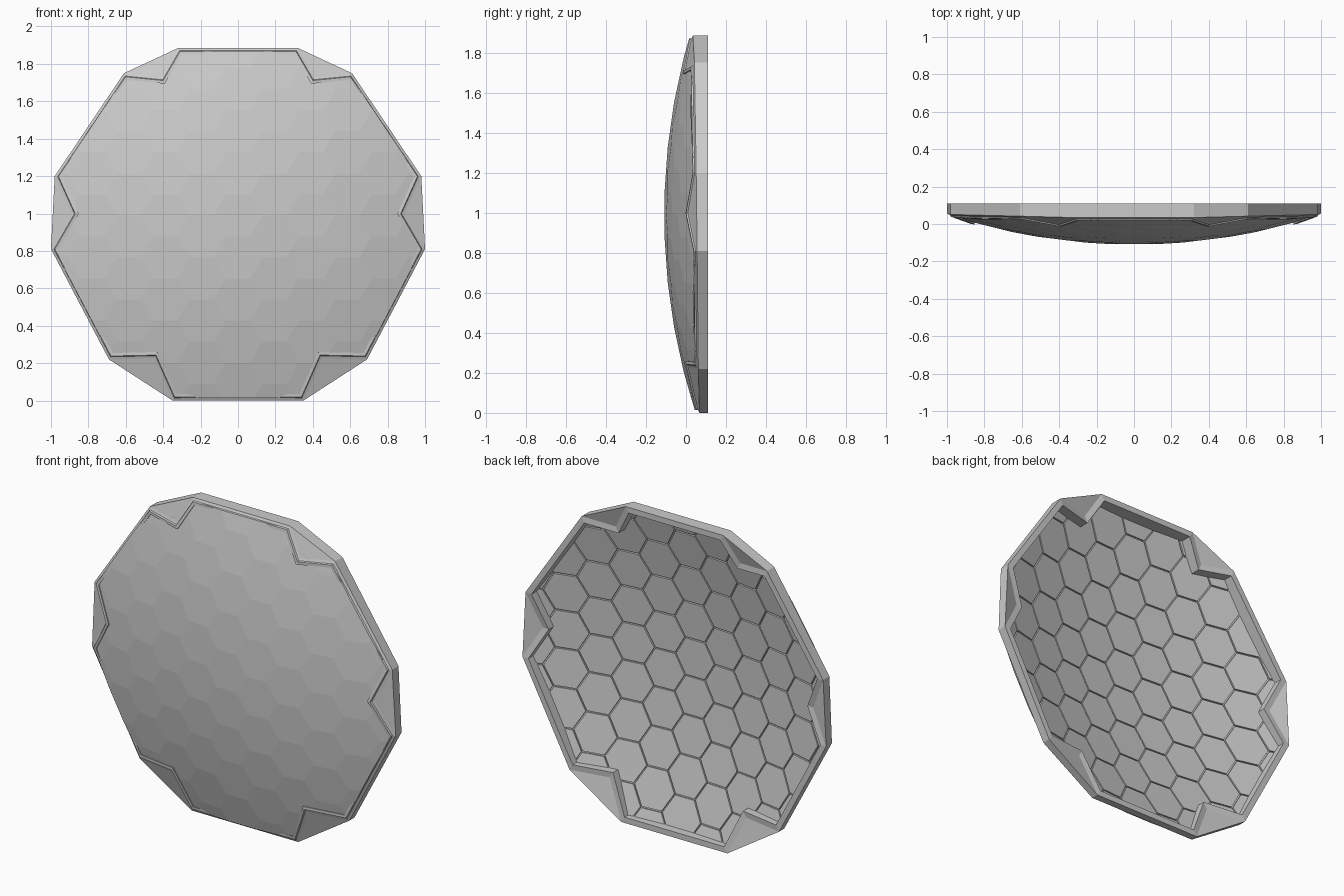
import bpy, bmesh, math
from mathutils import Vector
from mathutils.geometry import intersect_point_tri_2d

if "Cube" in bpy.data.objects:
    bpy.data.objects.remove(bpy.data.objects["Cube"])

CZ, R, A = 0.99, 3.2, 0.13          # dome centre height, sphere radius, hex side


def dome_y(x, z):
    r2 = x * x + (z - CZ) ** 2
    return -0.11 + R - math.sqrt(R * R - r2)


def add_object(name, bm):
    mesh = bpy.data.meshes.new(name)
    bm.to_mesh(mesh)
    bm.free()
    ob = bpy.data.objects.new(name, mesh)
    bpy.context.collection.objects.link(ob)
    return ob


# Notched outline (x, z), right half then mirrored; notch tips flagged 1
half = [(0.32, 1.885, 0), (0.41, 1.73, 1), (0.61, 1.75, 0), (0.98, 1.20, 0),
        (0.89, 1.0, 1), (1.0, 0.81, 0), (0.69, 0.22, 0), (0.45, 0.225, 1),
        (0.35, 0.0, 0)]
pts = half + [(-x, z, n) for x, z, n in reversed(half)]
path = [Vector(p[:2]) for p in pts]
notch = [p[2] for p in pts]
N = len(path)


def offset(d):
    out = []
    for i in range(N):
        a = (path[i] - path[i - 1]).normalized()
        b = (path[(i + 1) % N] - path[i]).normalized()
        na, nb = Vector((a.y, -a.x)), Vector((b.y, -b.x))
        m = na + nb
        out.append(path[i] + m * (d / (1 + na.dot(nb))))
    return out


def inside(p, poly):
    hit = False
    for i in range(len(poly)):
        a, b = poly[i - 1], poly[i]
        if (a.y > p.y) != (b.y > p.y):
            if p.x < a.x + (p.y - a.y) / (b.y - a.y) * (b.x - a.x):
                hit = not hit
    return hit


# Hexagon grid trimmed to the notched outline and lifted onto the sphere
bm = bmesh.new()
ident = bm.faces.layers.int.new("cell")
count = 0
for c in range(-6, 7):
    for k in range(-6, 7):
        x = 1.5 * A * c
        z = CZ + math.sqrt(3) * A * (k + (0.5 if c % 2 else 0))
        vs = [bm.verts.new((x + A * math.cos(math.radians(60 * j)), 0,
                            z + A * math.sin(math.radians(60 * j)))) for j in range(6)]
        f = bm.faces.new(vs)
        f[ident] = count
        count += 1
bmesh.ops.remove_doubles(bm, verts=bm.verts[:], dist=0.001)
clip = offset(0.015)
for i in range(N):
    a, b = clip[i - 1], clip[i]
    d = b - a
    faces = [f for f in bm.faces
             if math.hypot(f.calc_center_median().x, f.calc_center_median().z - CZ) > 0.68]
    geom = set(faces)
    for f in faces:
        geom.update(f.edges)
        geom.update(f.verts)
    bmesh.ops.bisect_plane(bm, geom=list(geom), dist=1e-5,
                           plane_co=(a.x, 0, a.y), plane_no=(d.y, 0, -d.x))
outside = []
for f in bm.faces:
    c = f.calc_center_median()
    if not inside(Vector((c.x, c.z)), clip):
        outside.append(f)
bmesh.ops.delete(bm, geom=outside, context='FACES')
same = [e for e in bm.edges if len(e.link_faces) == 2
        and e.link_faces[0][ident] == e.link_faces[1][ident]]
bmesh.ops.dissolve_edges(bm, edges=same, use_verts=True)
for v in bm.verts:
    v.co.y = dome_y(v.co.x, v.co.z)
bm.normal_update()
for f in bm.faces:
    if f.normal.y > 0:
        f.normal_flip()

# Rear hexagon plates separated by grooves
back = bm.copy()
for v in back.verts:
    v.co.y += 0.012
bmesh.ops.reverse_faces(back, faces=back.faces[:])
back.normal_update()
plates = [f for f in back.faces if f.calc_area() > 0.002]
bmesh.ops.inset_individual(back, faces=plates, thickness=0.004, depth=0)
bmesh.ops.inset_individual(back, faces=plates, thickness=0.001, depth=0.010)
add_object("dome_front_shell", bm)
add_object("dome_rear_plates", back)

# Rim frame: stepped section swept round the notched outline
bm = bmesh.new()
section = [(0.0, 0.0), (0.014, -0.004), (0.018, -0.012), (0.034, -0.010),
           (0.034, None), (0.0, None)]
rings = []
for d, dy in section:
    ring = []
    for i, p in enumerate(offset(d)):
        if dy is None:
            y = 0.075 if notch[i] else 0.11
        else:
            y = dome_y(*path[i]) - d * 0.25 + dy
        ring.append(bm.verts.new((p.x, y, p.y)))
    rings.append(ring)
for s in range(len(rings)):
    r0, r1 = rings[s - 1], rings[s]
    for i in range(N):
        bm.faces.new((r0[i - 1], r0[i], r1[i], r1[i - 1]))
bmesh.ops.recalc_face_normals(bm, faces=bm.faces[:])
add_object("rim_frame", bm)

# Corner wedges filling each notch
bm = bmesh.new()
for i in range(N):
    if not notch[i]:
        continue
    tri = [i - 1, i, (i + 1) % N]
    fr = [bm.verts.new((path[j].x, dome_y(*path[j]), path[j].y)) for j in tri]
    bk = [bm.verts.new((path[j].x, 0.075 if notch[j] else 0.11, path[j].y)) for j in tri]
    bm.faces.new(fr)
    bm.faces.new(bk[::-1])
    for j in range(3):
        bm.faces.new((fr[j - 1], fr[j], bk[j], bk[j - 1]))
bmesh.ops.recalc_face_normals(bm, faces=bm.faces[:])
add_object("corner_wedges", bm)
